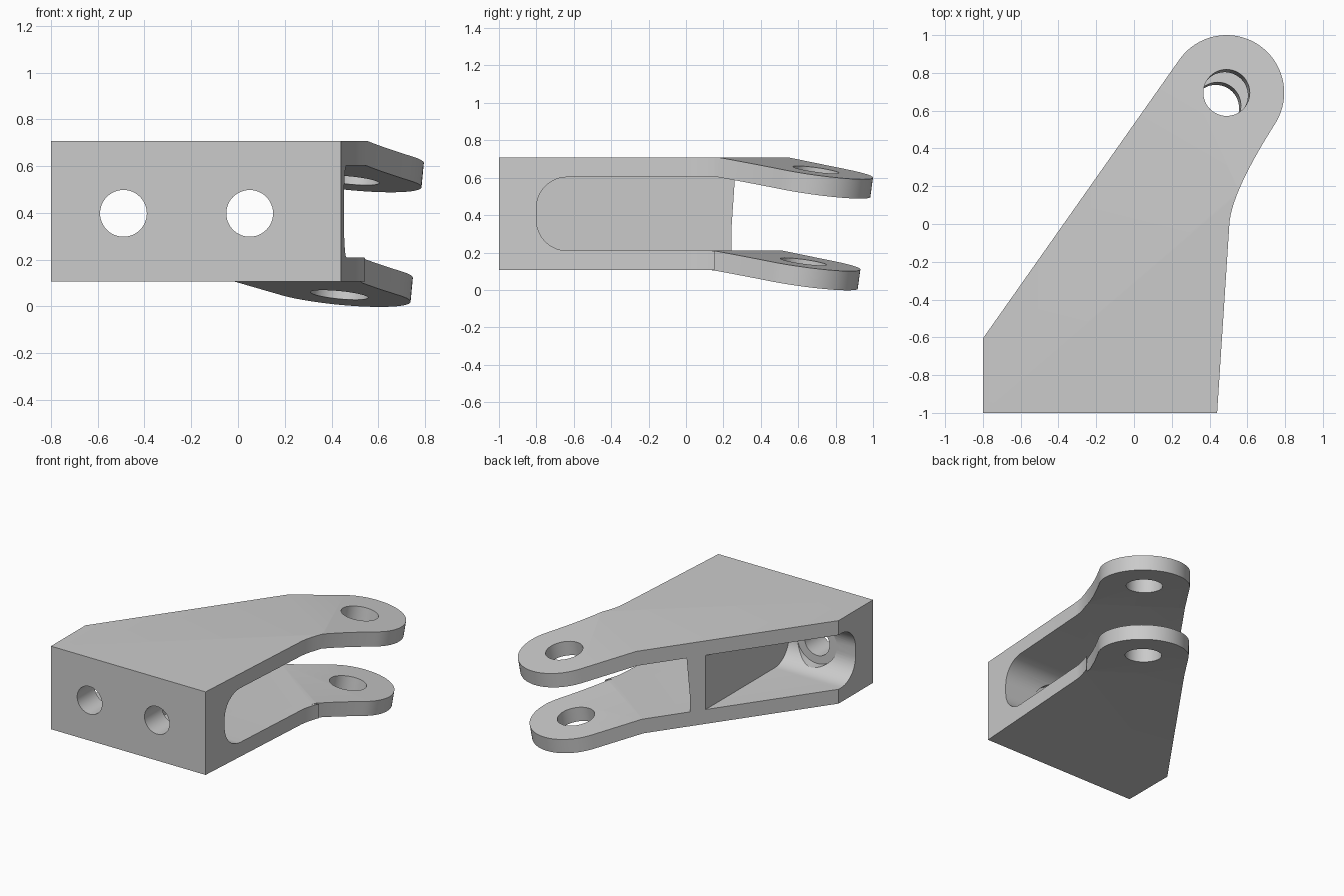
import bpy, bmesh
from math import sin, cos, tan, pi, radians
from mathutils import Vector

if "Cube" in bpy.data.objects:
    bpy.data.objects.remove(bpy.data.objects["Cube"])

TOP, BOTTOM = 0.708, 0.106          # outer plate faces
GAP_LOW, GAP_HIGH = 0.21, 0.603     # inner plate faces
TILT = radians(9.5)                 # downward bend of the fork
N = Vector((0.57, 0.82, 0)).normalized()
CREASE = 0.46                       # bend line: N . p = CREASE
LUG = (0.49, 0.695)


def prism(name, pts, axis, a, b, bend=False):
    """Extrude a 2D outline along an axis, optionally bent at the crease."""
    def place(p, t):
        return {'x': (t, p[0], p[1]), 'y': (p[0], t, p[1]), 'z': (p[0], p[1], t)}[axis]
    bm = bmesh.new()
    lo = [bm.verts.new(place(p, a)) for p in pts]
    hi = [bm.verts.new(place(p, b)) for p in pts]
    bm.faces.new(lo[::-1])
    bm.faces.new(hi)
    for i in range(len(pts)):
        j = (i + 1) % len(pts)
        bm.faces.new((lo[i], lo[j], hi[j], hi[i]))
    if bend:
        bmesh.ops.bisect_plane(bm, geom=bm.verts[:] + bm.edges[:] + bm.faces[:],
                               plane_co=N * CREASE, plane_no=N)
        for v in bm.verts:
            d = v.co.dot(N) - CREASE
            h = TOP - v.co.z
            if abs(d) < 1e-4:
                v.co -= N * (h * tan(TILT / 2))
            elif d > 0:
                v.co -= N * (h * sin(TILT))
                v.co.z = TOP - d * tan(TILT) - h * cos(TILT)
    bmesh.ops.recalc_face_normals(bm, faces=bm.faces[:])
    mesh = bpy.data.meshes.new(name)
    bm.to_mesh(mesh)
    bm.free()
    ob = bpy.data.objects.new(name, mesh)
    bpy.context.collection.objects.link(ob)
    return ob


def circle(c, r, n=48):
    return [(c[0] + r * cos(2 * pi * i / n), c[1] + r * sin(2 * pi * i / n)) for i in range(n)]


def slot(y_end, r=0.165, n=12):
    """Side profile of the pocket, rounded at the front wall."""
    y = -0.8 + r
    pts = [(y_end, GAP_LOW), (y_end, GAP_HIGH)]
    pts += [(y - r * sin(i / n * pi / 2), GAP_HIGH - r + r * cos(i / n * pi / 2)) for i in range(n + 1)]
    pts += [(y - r * cos(i / n * pi / 2), GAP_LOW + r - r * sin(i / n * pi / 2)) for i in range(n + 1)]
    return pts


# Outline seen from above: tapered block, concave neck, round lug
outline = [(-0.8, -1), (0.44, -1)]
p0, p1, p2 = Vector((0.505, 0)), Vector((0.516, 0.167)), Vector((0.746, 0.529))
for i in range(16):
    t = i / 16
    outline.append(tuple(p0 * (1 - t) ** 2 + p1 * 2 * t * (1 - t) + p2 * t * t))
for i in range(41):
    ang = radians(-33 + i / 40 * 177.8)
    outline.append((LUG[0] + 0.305 * cos(ang), LUG[1] + 0.305 * sin(ang)))
outline.append((-0.8, -0.606))
body = prism("fork_bracket", outline, 'z', BOTTOM, TOP, bend=True)

# Pockets either side of the web, then the pin hole through both lugs
cutters = [prism("left_pocket", slot(0.5), 'x', -1.2, -0.265),
           prism("right_pocket", slot(1.5), 'x', -0.185, 1.0, bend=True),
           prism("pin_hole", circle(LUG, 0.123), 'z', -0.3, 1.0, bend=True)]
# Mounting holes in the front wall with spot faces behind
for x in (-0.49, 0.05):
    cutters.append(prism("spot_face", circle((x, 0.4), 0.16), 'y', -0.801, -0.5))
    cutters.append(prism("bolt_hole", circle((x, 0.398), 0.1), 'y', -1.2, -0.6))

bpy.context.view_layer.objects.active = body
body.select_set(True)
for c in cutters:
    c.hide_render = True
    m = body.modifiers.new("cut", 'BOOLEAN')
    m.operation, m.solver, m.object = 'DIFFERENCE', 'EXACT', c
    bpy.ops.object.modifier_apply(modifier=m.name)
    bpy.data.objects.remove(c)
bpy.ops.object.shade_smooth_by_angle(angle=radians(25))
